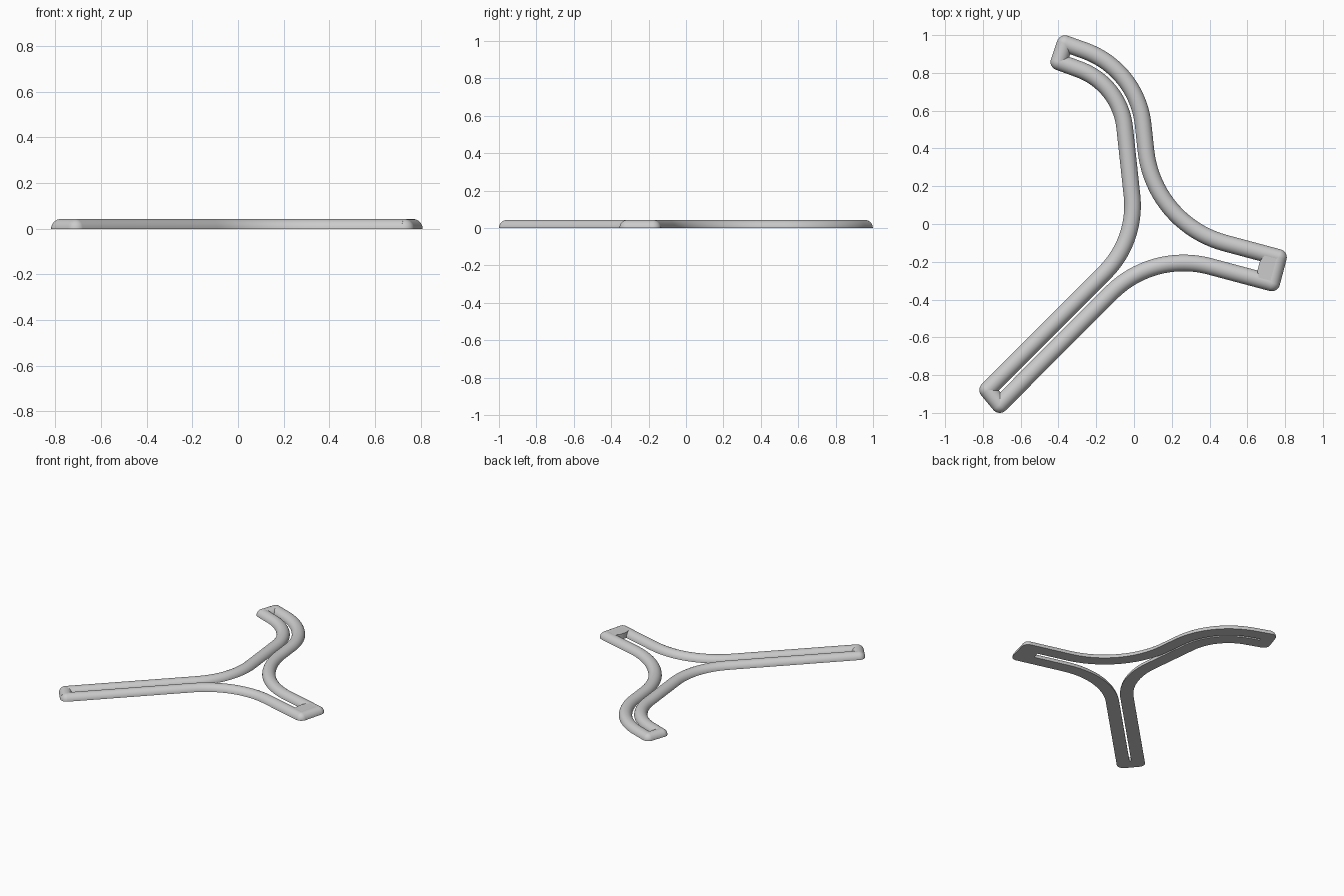
import bpy, bmesh, math
from mathutils import Vector

if "Cube" in bpy.data.objects:
    bpy.data.objects.remove(bpy.data.objects["Cube"], do_unlink=True)

HALF_W, HEIGHT = 0.044, 0.043

grey = bpy.data.materials.new("plain grey")
grey.use_nodes = True
grey.diffuse_color = (0.6, 0.6, 0.6, 1)
grey.node_tree.nodes["Principled BSDF"].inputs["Base Color"].default_value = grey.diffuse_color


def finish(bm, name):
    bmesh.ops.recalc_face_normals(bm, faces=bm.faces)
    mesh = bpy.data.meshes.new(name)
    bm.to_mesh(mesh)
    bm.free()
    mesh.materials.append(grey)
    obj = bpy.data.objects.new(name, mesh)
    bpy.context.collection.objects.link(obj)
    bpy.ops.object.select_all(action='DESELECT')
    obj.select_set(True)
    bpy.context.view_layer.objects.active = obj
    bpy.ops.object.shade_smooth_by_angle(angle=math.radians(40))
    return obj


def fillet(corners, radii, steps=20):
    """Round the inner corners of a polyline with circular arcs."""
    pts = [Vector(c) for c in corners]
    path = [pts[0]]
    for prev, p, nxt, r in zip(pts, pts[1:], pts[2:], radii):
        a, b = (prev - p).normalized(), (nxt - p).normalized()
        half = a.angle(b) / 2
        centre = p + (a + b).normalized() * r / math.sin(half)
        start = p + a * r / math.tan(half) - centre
        end = p + b * r / math.tan(half) - centre
        turn = start.angle(end)
        for i in range(steps + 1):
            t = i / steps
            path.append(centre + (start * math.sin((1 - t) * turn)
                                  + end * math.sin(t * turn)) / math.sin(turn))
    return path + [pts[-1]]


def strand(name, path, segments=16):
    """Sweep a flat-bottomed half-round section along a path."""
    bm = bmesh.new()
    rings = []
    for i, p in enumerate(path):
        d = (path[min(i + 1, len(path) - 1)] - path[max(i - 1, 0)]).normalized()
        side = Vector((-d.y, d.x))
        ring = []
        for k in range(segments + 1):
            a = math.pi * k / segments
            q = p + side * HALF_W * math.cos(a)
            ring.append(bm.verts.new((q.x, q.y, HEIGHT * max(0, math.sin(a)))))
        rings.append(ring)
    n = segments + 1
    for r, s in zip(rings, rings[1:]):
        for k in range(n):
            bm.faces.new((r[k], r[(k + 1) % n], s[(k + 1) % n], s[k]))
    bm.faces.new(rings[0])
    bm.faces.new(rings[-1])
    return finish(bm, name)


def corner_dome(name, p):
    """Round off the outer corner where two strands meet."""
    bm = bmesh.new()
    bmesh.ops.create_uvsphere(bm, u_segments=32, v_segments=16, radius=1)
    bmesh.ops.scale(bm, vec=(HALF_W, HALF_W, HEIGHT), verts=bm.verts)
    bmesh.ops.bisect_plane(bm, geom=bm.verts[:] + bm.edges[:] + bm.faces[:],
                           plane_co=(0, 0, 0), plane_no=(0, 0, 1), clear_inner=True)
    bmesh.ops.holes_fill(bm, edges=[e for e in bm.edges if e.is_boundary])
    bmesh.ops.translate(bm, vec=(p[0], p[1], 0), verts=bm.verts)
    return finish(bm, name)


# Tips of the three arms
back_l, back_r = (-0.365, 0.955), (-0.398, 0.858)
left_b, left_f = (0.765, -0.177), (0.729, -0.312)
right_b, right_f = (-0.775, -0.879), (-0.711, -0.956)

# Long curved strands
strand("back_left_strand", fillet([back_l, (0.017, 0.818), (0.105, 0), left_b], [0.47, 0.57]))
strand("front_strand", fillet([left_f, (0.1, -0.144), right_f], [0.54]))
strand("right_strand", fillet([right_b, (0.015, -0.087), (-0.074, 0.739), back_r], [0.5, 0.37]))

# End pieces closing each arm
for arm, a, b in (("back", back_l, back_r), ("left", left_b, left_f), ("right", right_b, right_f)):
    strand(arm + "_end_bar", [Vector(a), Vector(b)])
    corner_dome(arm + "_end_corner_1", a)
    corner_dome(arm + "_end_corner_2", b)

# Flat pad filling the wide left end
a, b = Vector(left_b), Vector(left_f)
along = (b - a).normalized()
inward = Vector((along.y, -along.x))
if inward.x > 0:
    inward = -inward
outline = [a, a + inward * 0.07, a.lerp(b, 0.3) + inward * 0.09,
           a.lerp(b, 0.7) + inward * 0.09, b + inward * 0.07, b]
bm = bmesh.new()
base = bm.faces.new([bm.verts.new((p.x, p.y, 0)) for p in outline])
top = bmesh.ops.extrude_face_region(bm, geom=[base])["geom"]
bmesh.ops.translate(bm, vec=(0, 0, HEIGHT - 0.001),
                    verts=[v for v in top if isinstance(v, bmesh.types.BMVert)])
finish(bm, "left_end_pad")
